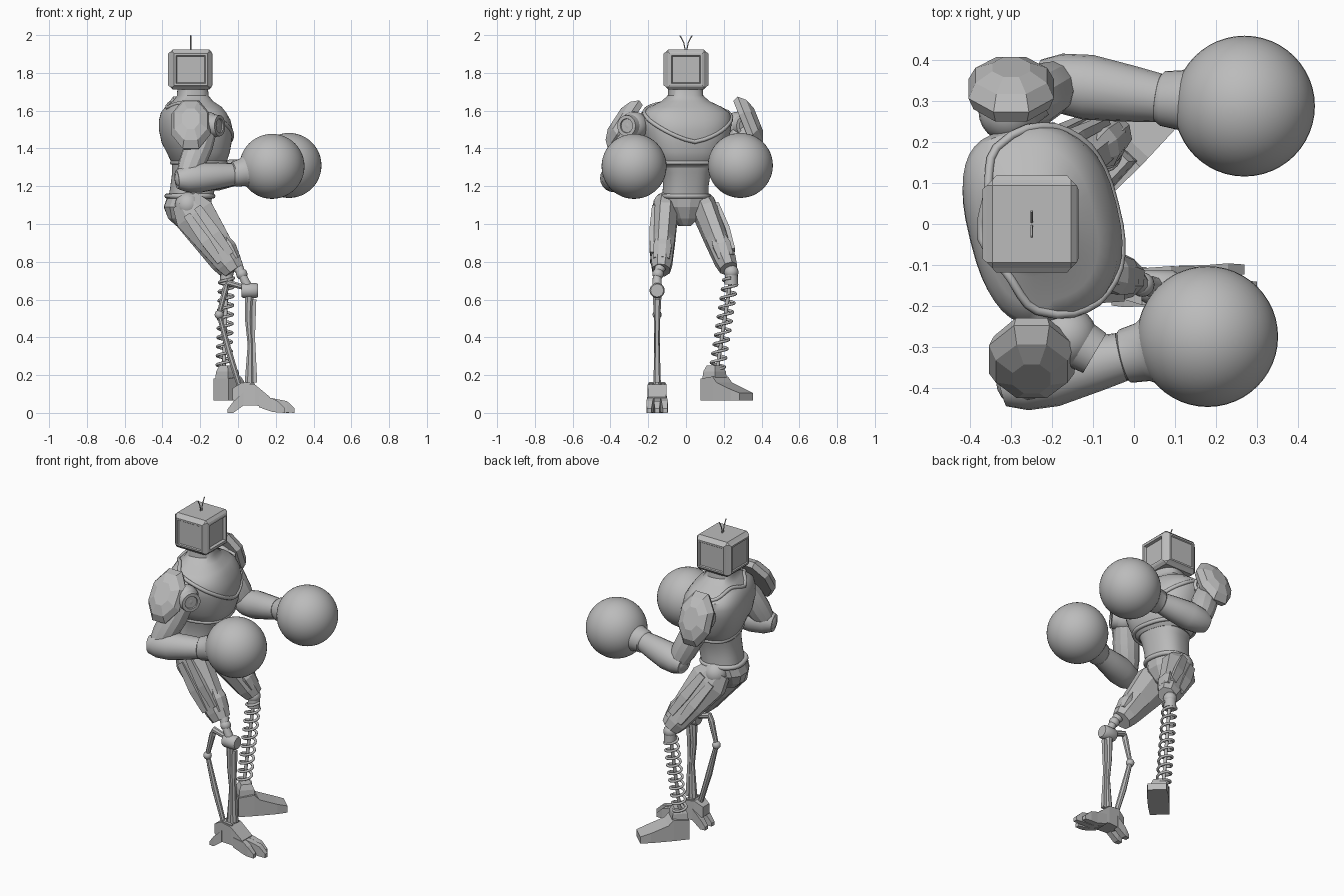
import bpy, bmesh
from math import pi, sin, cos, radians
from mathutils import Vector, Matrix

if "Cube" in bpy.data.objects:
    bpy.data.objects.remove(bpy.data.objects["Cube"])

grey = bpy.data.materials.new("grey metal")
grey.use_nodes = True
tone = (0.5, 0.5, 0.5, 1)
grey.diffuse_color = tone
grey.node_tree.nodes["Principled BSDF"].inputs["Base Color"].default_value = tone


def finish(name, bm, smooth=40):
    bmesh.ops.recalc_face_normals(bm, faces=bm.faces)
    mesh = bpy.data.meshes.new(name)
    bm.to_mesh(mesh)
    bm.free()
    mesh.materials.append(grey)
    obj = bpy.data.objects.new(name, mesh)
    bpy.context.collection.objects.link(obj)
    if smooth:
        bpy.ops.object.select_all(action="DESELECT")
        obj.select_set(True)
        bpy.context.view_layer.objects.active = obj
        bpy.ops.object.shade_smooth_by_angle(angle=radians(smooth))


def skin(name, rings, smooth=40):
    """Join rings of points into a capped body."""
    bm = bmesh.new()
    loops = [[bm.verts.new(p) for p in ring] for ring in rings]
    n = len(loops[0])
    for a, b in zip(loops, loops[1:]):
        for i in range(n):
            j = (i + 1) % n
            bm.faces.new((a[i], a[j], b[j], b[i]))
    bm.faces.new(loops[0])
    bm.faces.new(loops[-1])
    finish(name, bm, smooth)


def limb(name, pts, radii, sides=20, side=(0, 1, 0), axis=None, smooth=40):
    """Body along a path; each radius is a number or (sideways, across)."""
    pts = [Vector(p) for p in pts]
    rings = []
    box = sides == 4
    for i, p in enumerate(pts):
        t = Vector(axis) if axis else pts[min(i + 1, len(pts) - 1)] - pts[max(i - 1, 0)]
        t.normalize()
        u = Vector(side)
        u = (u - t * u.dot(t)).normalized()
        v = t.cross(u)
        r = radii[i]
        a, b = r if isinstance(r, tuple) else (r, r)
        k = 2 ** 0.5 if box else 1
        angles = [2 * pi * (j + (0.5 if box or sides == 8 else 0)) / sides for j in range(sides)]
        rings.append([p + u * a * k * cos(w) + v * b * k * sin(w) for w in angles])
    skin(name, rings, 0 if box else smooth)


def ball(name, centre, r, seg=32):
    bm = bmesh.new()
    bmesh.ops.create_uvsphere(bm, u_segments=seg, v_segments=seg // 2, radius=r,
                              matrix=Matrix.Translation(centre))
    finish(name, bm)


def tube(name, pts, r, closed=False):
    """Round wire through points."""
    curve = bpy.data.curves.new(name, "CURVE")
    curve.dimensions = "3D"
    curve.bevel_depth = r
    curve.bevel_resolution = 2
    curve.use_fill_caps = True
    line = curve.splines.new("POLY")
    line.points.add(len(pts) - 1)
    for q, p in zip(line.points, pts):
        q.co = (*p, 1)
    line.use_cyclic_u = closed
    line.use_smooth = True
    curve.materials.append(grey)
    obj = bpy.data.objects.new(name, curve)
    bpy.context.collection.objects.link(obj)


# Torso: rings of height, centre x, half depth, half width, turned slightly
YAW = Matrix.Rotation(radians(14), 3, "Z")
HUB = Vector((-0.235, 0, 0))


def torso_ring(row, n=40, back=(.8, 1)):
    """Rounded ring; back gives squareness and depth of its rear half."""
    z, cx, rx, ry = row
    ring = []
    for i in range(n):
        c, s = cos(2 * pi * i / n), sin(2 * pi * i / n)
        x = rx * c ** .8 if c > 0 else -rx * back[1] * abs(c) ** back[0]
        p = Vector((cx + x, ry * abs(s) ** .8 * (1 if s > 0 else -1), z))
        ring.append(YAW @ (p - HUB) + HUB)
    return ring


CHEST_BACK = (.62, .86)
CHEST = [(1.30, -.215, .12, .14), (1.33, -.215, .15, .175), (1.38, -.22, .17, .198),
         (1.43, -.23, .188, .218), (1.50, -.235, .198, .235), (1.55, -.24, .19, .242),
         (1.59, -.245, .172, .232), (1.62, -.245, .15, .19), (1.65, -.245, .108, .125),
         (1.68, -.245, .086, .092), (1.73, -.245, .082, .088)]
skin("chest", [torso_ring(r, back=CHEST_BACK) for r in CHEST])
skin("belly", [torso_ring(r) for r in [(1.14, -.25, .115, .12), (1.2, -.24, .115, .118),
                                       (1.27, -.225, .12, .125), (1.34, -.215, .13, .15)]])
skin("pelvis", [torso_ring(r, 12) for r in [(.99, -.27, .06, .03), (1.03, -.275, .1, .07),
                                           (1.09, -.27, .125, .115), (1.15, -.255, .118, .12)]], 0)
tube("belt", torso_ring((1.148, -.255, .118, .118)), .014, True)
tube("chest_hem", torso_ring((1.325, -.215, .143, .168), back=CHEST_BACK), .012, True)


def chest_point(i, z, n=40):
    for a, b in zip(CHEST, CHEST[1:]):
        if a[0] <= z <= b[0]:
            f = (z - a[0]) / (b[0] - a[0])
            return torso_ring([p + (q - p) * f for p, q in zip(a, b)], n, CHEST_BACK)[i]


# Collar follows the chest, dipping at the front
tube("collar", [chest_point(i, 1.525 - .09 * cos(2 * pi * i / 40) + .07 * abs(sin(2 * pi * i / 40)))
                for i in range(40)], .011, True)

# Box head with raised side panels and a sunken screen
bm = bmesh.new()
bmesh.ops.create_cube(bm, size=1, matrix=Matrix.Translation((-.25, 0, 1.818))
                      @ Matrix.Diagonal((.22, .216, .213, 1)))
bmesh.ops.bevel(bm, geom=bm.edges[:], offset=.014, segments=1, affect="EDGES")
bm.normal_update()
panels = sorted(bm.faces, key=lambda f: -f.calc_area())[:6]
for f in panels:
    normal = f.normal.copy()
    if abs(normal.z) > .5:
        continue
    front = normal.x > .5
    bmesh.ops.inset_region(bm, faces=[f], thickness=.012, depth=.004 if front else .01)
    bmesh.ops.inset_region(bm, faces=[f], thickness=.014, depth=0)
    bmesh.ops.inset_region(bm, faces=[f], thickness=.006, depth=-.016 if front else -.006)
finish("head", bm, 0)
for s in (-1, 1):
    tube("antenna", [(-.25, s * .004, 1.92), (-.25, s * .012, 1.96), (-.25, s * .032, 1.998)], .003)

# Arms: shoulder, elbow, wrist, glove, plate centre and plate tilt for each side
ARMS = [("right", -1, (-.165, -.275, 1.52), (-.275, -.385, 1.24), (-.03, -.325, 1.262),
         (.18, -.275, 1.305), (-.25, -.335, 1.53), 33),
        ("left", 1, (-.305, .275, 1.52), (-.185, .345, 1.245), (.06, .308, 1.285),
         (.27, .288, 1.31), (-.30, .335, 1.535), 22)]
for name, s, shoulder, elbow, wrist, fist, pad, tilt in ARMS:
    S, E, W, G = map(Vector, (shoulder, elbow, wrist, fist))
    ball(name + "_shoulder", S, .075, 24)
    out = Vector((.85, s * .5, 0)).normalized()
    hub = S + out * .045
    limb(name + "_shoulder_disc", [hub, hub + out * .035, hub + out * .035, hub + out * .028],
         [.06, .056, .038, .036], side=(0, 0, 1), axis=out)
    limb(name + "_upper_arm", [S, S.lerp(E, .4), S.lerp(E, .75), E], [.06, .075, .07, .055], 12,
         side=(1, 0, 0), smooth=25)
    ball(name + "_elbow", E, .062, 20)
    along = (W - E).normalized()
    limb(name + "_forearm", [E - along * .05, E, E.lerp(W, .3), E.lerp(W, .75), W],
         [.05, .072, .08, .068, .06])
    limb(name + "_cuff", [W, W + along * .01, W.lerp(G, .25), W.lerp(G, .4), W.lerp(G, .55)],
         [.058, .067, .073, .093, .13], 28)
    ball(name + "_glove", G, .172, 48)
    # Angular shoulder plate: flat inside, domed outside
    n = Vector((0, s * cos(radians(tilt)), sin(radians(tilt))))
    limb(name + "_shoulder_plate", [Vector(pad) + n * h for h in (-.035, -.005, .03, .052)],
         [(.1, .152), (.113, .165), (.095, .13), (.05, .07)], 8, side=(1, 0, 0), axis=n, smooth=0)

# Thighs: angular tapering shells with long plates and a knee guard
THIGHS = [("right", -1, (-.265, -.105, 1.1), (-.02, -.132, .755)),
          ("left", 1, (-.265, .09, 1.1), (-.055, .225, .765))]
for name, s, hip, knee in THIGHS:
    H, K = Vector(hip), Vector(knee)
    d = (K - H).normalized()
    side = Vector((0, s, 0))
    side = (side - d * side.dot(d)).normalized()
    fore = Vector((.8, 0, .6))
    limb(name + "_thigh", [H - d * .03, H + d * .06, H.lerp(K, .55), K - d * .05, K],
         [(.06, .08), (.07, .118), (.066, .094), (.06, .075), (.05, .06)], 8, smooth=0)
    for k in (-1, 1):
        strip = [H.lerp(K, f) + side * w + fore * k * .035 for f, w in ((.1, .062), (.5, .064), (.82, .052))]
        limb(name + "_thigh_plate", strip, [(.01, .02), (.012, .026), (.01, .018)], 4, side=side)
    limb(name + "_knee_guard", [H.lerp(K, f) + fore * o for f, o in ((.6, .06), (.73, .055), (.9, .045))],
         [(.04, .02), (.052, .035), (.045, .025)], 8, smooth=0)
    ball(name + "_hip", H, .07, 20)

# Left lower leg: coil spring around a thin rod
top, foot = Vector((-.06, .24, .73)), Vector((-.075, .165, .23))
ball("left_knee", (-.06, .24, .745), .038, 20)
limb("left_knee_cap", [top - Vector((0, 0, .05)), top], [.036, .034], 16, side=(1, 0, 0))
limb("spring_rod", [foot, top], [.01, .01], 12, side=(1, 0, 0))
turns, steps = 10, 18
coil = []
for i in range(turns * steps + 1):
    w = 2 * pi * i / steps
    coil.append(foot.lerp(top, .97 * i / (turns * steps)) + Vector((.038 * cos(w), .038 * sin(w), 0)))
tube("spring", coil, .0075)

# Left foot: wedge shoe pointing diagonally
d = Vector((.68, .73, 0))
heel = Vector((-.09, .115, 0))
limb("left_foot", [heel + d * f + Vector((0, 0, .065 + h)) for f, h in
                   ((0, .058), (.09, .064), (.12, .048), (.22, .03), (.28, .02))],
     [(.055, .058), (.06, .064), (.06, .048), (.06, .03), (.052, .02)], 4, side=(-.73, .68, 0), axis=d)
limb("left_ankle", [heel + d * .05 + Vector((0, 0, z)) for z in (.18, .22, .25)],
     [.046, .042, .03], 4, side=(-.73, .68, 0), axis=(0, 0, 1))

# Right lower leg: pin joint, front strut and jointed rear link
Y = -.153
ball("right_knee", (.02, Y + .005, .735), .03, 20)
limb("right_knee_stem", [(.0, -.135, .77), (.02, Y, .735), (.055, Y, .66)], [.03, .022, .026], 10)
limb("right_pin", [(.018, Y, .648), (.028, Y, .648), (.095, Y, .648), (.105, Y, .648)],
     [.034, .04, .04, .034], 20)
limb("front_strut", [(.06, Y, .64), (.055, Y, .5), (.065, Y, .36), (.06, Y, .14)],
     [(.026, .026), (.018, .02), (.015, .015), (.022, .028)], 8, smooth=0)
limb("front_strut_rib", [(.085, Y, .6), (.082, Y, .4), (.09, Y, .16)], [.012, .008, .012], 4)
limb("rear_link_upper", [(.03, Y, .665), (-.055, Y, .69), (-.065, Y, .66), (-.1, Y, .525)],
     [.015, .018, .018, .013], 8, smooth=0)
ball("rear_joint", (-.1, Y, .52), .024, 16)
limb("rear_link_lower", [(-.1, Y, .52), (-.05, Y, .33), (.015, Y, .12)],
     [(.015, .013), (.018, .018), (.016, .014)], 8, smooth=0)

# Right foot: instep, splayed front toes, heel spurs
limb("right_foot", [(-.03, Y, .1), (.02, Y, .1), (.09, Y, .095), (.17, Y, .055)],
     [(.03, .03), (.045, .06), (.05, .055), (.048, .028)], 4, axis=(1, 0, 0))
for k, tip in ((-1, .25), (0, .3), (1, .27)):
    y = Y + k * .036
    limb("front_toe", [(.11, y, .06), (.18, y, .042), (tip - .04, y + k * .004, .032), (tip, y + k * .006, .012)],
         [(.015, .03), (.017, .036), (.017, .03), (.012, .012)], 4, axis=(1, 0, 0))
for k in (-1, 1):
    y = Y + k * .032
    limb("heel_toe", [(-.055, y, .01), (-.025, y, .03), (.03, y, .075)],
         [(.014, .01), (.018, .03), (.016, .035)], 4, axis=(1, 0, 0))
    limb("ankle_flange", [(.05, y, .08), (.06, y, .16)], [(.008, .05), (.008, .03)], 4)
